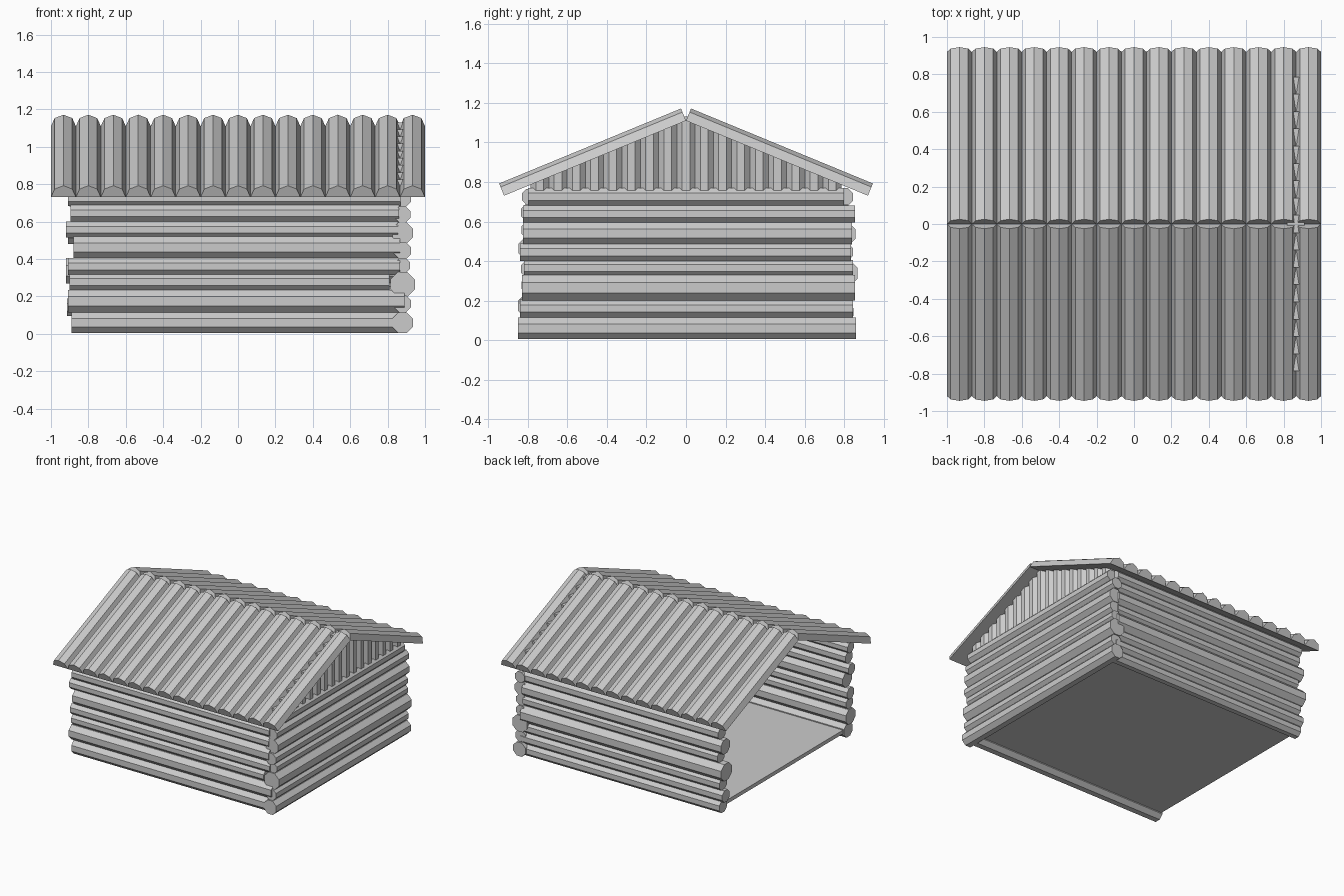
import bpy, bmesh, math
from mathutils import Vector

if "Cube" in bpy.data.objects:
    bpy.data.objects.remove(bpy.data.objects["Cube"])


def make_object(name, bm):
    bmesh.ops.recalc_face_normals(bm, faces=bm.faces)
    mesh = bpy.data.meshes.new(name)
    bm.to_mesh(mesh)
    bm.free()
    obj = bpy.data.objects.new(name, mesh)
    bpy.context.collection.objects.link(obj)
    return obj


def prism(bm, start, end, u, v, profile):
    """Extrude a closed 2D profile (in axes u, v) from start to end."""
    rings = [[bm.verts.new(Vector(p) + u * a + v * b) for a, b in profile]
             for p in (start, end)]
    n = len(profile)
    for i in range(n):
        j = (i + 1) % n
        bm.faces.new((rings[0][i], rings[0][j], rings[1][j], rings[1][i]))
    bm.faces.new(rings[0][::-1])
    bm.faces.new(rings[1])


def octagon(apothem):
    r = apothem / math.cos(math.pi / 8)
    return [(r * math.cos(math.pi * (i + .5) / 4),
             r * math.sin(math.pi * (i + .5) / 4)) for i in range(8)]


X, Y, Z = Vector((1, 0, 0)), Vector((0, 1, 0)), Vector((0, 0, 1))


def log_wall(name, rows, axis, side, offset):
    """Stack of octagonal logs; rows = (bottom, top, start, end)."""
    bm = bmesh.new()
    for z0, z1, a, b in rows:
        mid = side * offset + Z * (z0 + z1) / 2
        prism(bm, mid + axis * a, mid + axis * b, side, Z,
              octagon((z1 - z0) / 2))
    return make_object(name, bm)


# Three log walls (the left end is open)
front_rows = [(.005, .115, -.89, .87), (.115, .235, -.91, .89),
              (.235, .32, -.90, .81), (.315, .405, -.91, .865),
              (.405, .52, -.88, .865), (.515, .60, -.92, .855),
              (.60, .69, -.895, .86), (.685, .765, -.91, .87)]
back_rows = [(.005, .10, -.89, .87), (.095, .19, -.915, .88),
             (.185, .28, -.89, .87), (.27, .405, -.92, .87),
             (.40, .49, -.87, .86), (.48, .595, -.91, .86),
             (.59, .685, -.88, .87), (.68, .77, -.90, .86)]
right_rows = [(.005, .115, -.85, .86), (.115, .205, -.84, .845),
              (.20, .33, -.83, .855), (.325, .405, -.82, .845),
              (.40, .49, -.84, .835), (.485, .595, -.825, .84),
              (.595, .68, -.825, .855), (.68, .77, -.80, .80)]
log_wall("front_wall", front_rows, X, -Y, .79)
log_wall("back_wall", back_rows, X, Y, .80)
log_wall("right_wall", right_rows, Y, X, .88)

# Floor slab at the middle of the lowest logs
bm = bmesh.new()
prism(bm, (-.88, 0, .06), (.88, 0, .06), Y, Z,
      [(-.79, -.015), (.8, -.015), (.8, .015), (-.79, .015)])
make_object("floor", bm)

# Roof slopes made of half-octagon logs, flat side down
ridge_z, pitch, length, count = 1.11, math.radians(22.4), .995, 15
radius = 1 / count
half_round = [(radius * math.cos(i * math.pi / 4),
               radius * math.sin(i * math.pi / 4)) for i in range(5)]
for name, s in (("front_roof", -1), ("back_roof", 1)):
    bm = bmesh.new()
    down = Vector((0, s * math.cos(pitch), -math.sin(pitch)))
    normal = Vector((0, s * math.sin(pitch), math.cos(pitch)))
    for i in range(count):
        top = Vector((-1 + radius * (2 * i + 1), 0, ridge_z))
        prism(bm, top, top + down * length, X, normal, half_round)
    make_object(name, bm)

# Gable of upright logs whose tops push into the right roof edge
bm = bmesh.new()
posts = 17
for i in range(posts):
    y = -.74 + 1.48 * i / (posts - 1)
    top = ridge_z - abs(y) * math.tan(pitch) + .021
    prism(bm, (.865, y, .74), (.865, y, top), X, Y, octagon(.047))
make_object("gable", bm)
